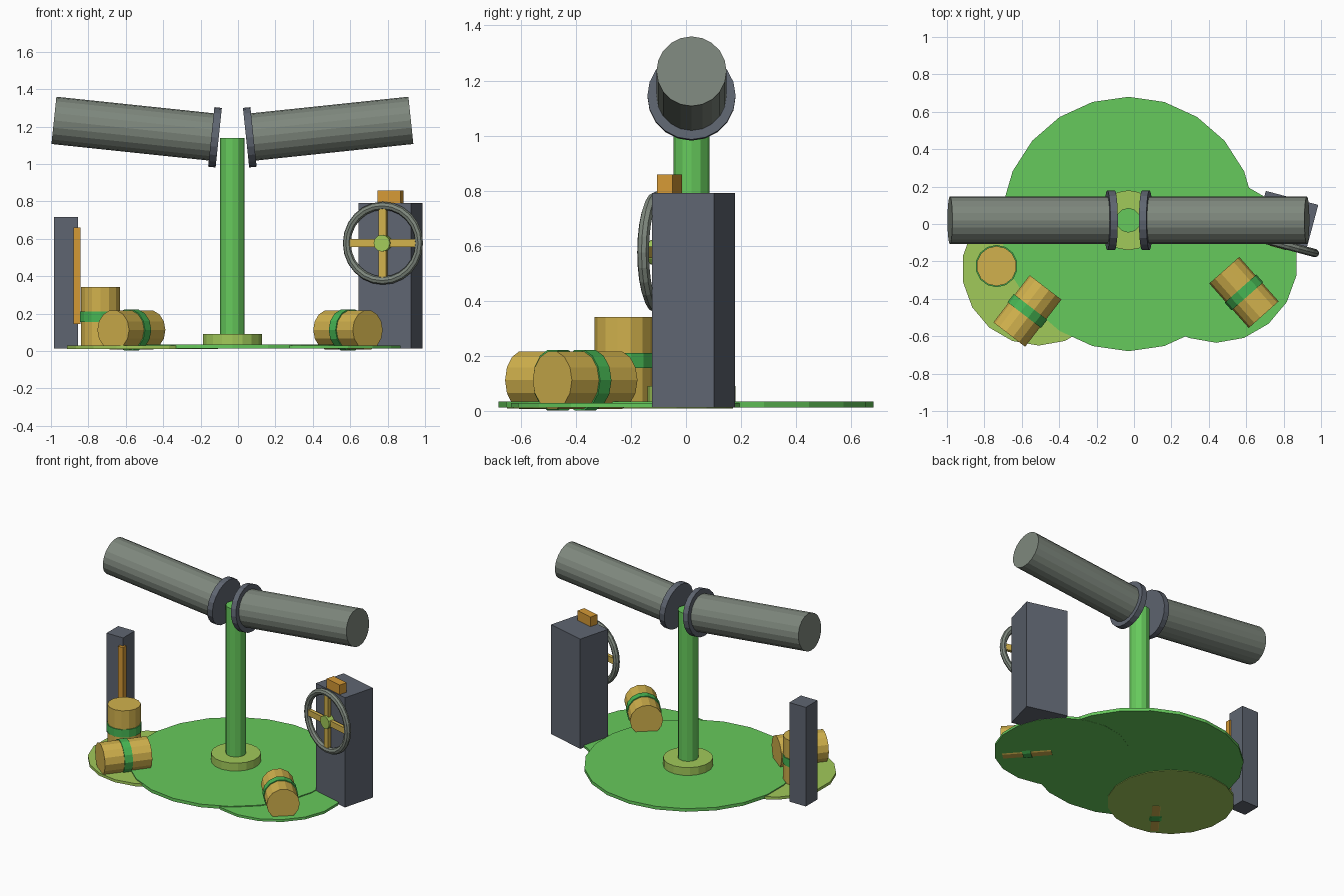
import bpy
from math import radians, sin, cos, pi
from mathutils import Matrix, Vector

if "Cube" in bpy.data.objects:
    bpy.data.objects.remove(bpy.data.objects["Cube"], do_unlink=True)


def material(name, srgb):
    rgba = [(c / 255) ** 2.2 for c in srgb] + [1]
    m = bpy.data.materials.new(name)
    m.use_nodes = True
    m.diffuse_color = rgba
    m.node_tree.nodes["Principled BSDF"].inputs["Base Color"].default_value = rgba
    return m


GREEN = material("leaf green", (102, 200, 92))
BAND = material("band green", (72, 180, 84))
LIME = material("yellow green", (160, 200, 90))
YELLOW = material("barrel yellow", (208, 176, 78))
ORANGE = material("orange", (212, 152, 56))
GREY = material("pipe grey", (125, 134, 124))
SLATE = material("slate", (95, 101, 112))


def finish(name, mat, matrix):
    o = bpy.context.object
    o.name = name
    o.matrix_world = matrix
    o.data.materials.append(mat)
    return o


def cylinder(name, mat, radius, depth, matrix, sides):
    bpy.ops.mesh.primitive_cylinder_add(vertices=sides, radius=radius, depth=depth)
    return finish(name, mat, matrix)


def upright(name, mat, x, y, bottom, top, radius, sides):
    place = Matrix.Translation((x, y, (bottom + top) / 2))
    return cylinder(name, mat, radius, top - bottom, place, sides)


def box(name, mat, size, matrix):
    bpy.ops.mesh.primitive_cube_add(size=1)
    o = finish(name, mat, matrix)
    for v in o.data.vertices:
        v.co *= Vector(size)
    return o


# overlapping ground discs
upright("main_ground", GREEN, -0.03, 0, 0.014, 0.036, 0.68, 22)
upright("left_ground", GREEN, 0.44, -0.2, 0.013, 0.03, 0.435, 18)
upright("right_ground", LIME, -0.51, -0.24, 0.01, 0.029, 0.41, 18)

# central post and collar
HUB = (-0.03, 0.02)
upright("post_collar", LIME, *HUB, 0.03, 0.092, 0.16, 18)
upright("post", GREEN, *HUB, 0.03, 1.14, 0.066, 12)

# pair of raised pipes with flanges
for side, label in ((1, "left"), (-1, "right")):
    direction = Vector((side * cos(radians(6)), 0, sin(radians(6))))
    turn = direction.to_track_quat('Z', 'Y').to_matrix().to_4x4()
    start = Vector((HUB[0] + side * 0.093, HUB[1], 1.143))
    place = Matrix.Translation(start + direction * 0.441) @ turn
    cylinder(label + "_pipe", GREY, 0.127, 0.85, place, 20)
    cylinder(label + "_flange", SLATE, 0.16, 0.04, Matrix.Translation(start) @ turn, 20)

# cabinet with top block
YAW = Matrix.Rotation(radians(-15), 4, 'Z')
box("cabinet", SLATE, (0.29, 0.233, 0.777), Matrix.Translation((0.815, 0.027, 0.403)) @ YAW)
box("cabinet_block", ORANGE, (0.129, 0.058, 0.075), Matrix.Translation((0.815, -0.06, 0.822)) @ YAW)

# hand wheel on the cabinet front
wheel = Matrix.Translation((0.775, -0.104, 0.577)) @ YAW @ Matrix.Rotation(pi / 2, 4, 'X')
bpy.ops.mesh.primitive_torus_add(major_radius=0.2, minor_radius=0.022,
                                 major_segments=24, minor_segments=8)
finish("wheel_rim", GREY, wheel)
box("wheel_spoke_level", YELLOW, (0.38, 0.043, 0.024), wheel)
box("wheel_spoke_upright", YELLOW, (0.043, 0.38, 0.025), wheel)
cylinder("wheel_hub", LIME, 0.045, 0.05, wheel, 12)

# slab with corner strip
box("slab", SLATE, (0.13, 0.13, 0.702), Matrix.Translation((-0.92, 0, 0.366)))
box("slab_strip", ORANGE, (0.038, 0.037, 0.515), Matrix.Translation((-0.861, -0.067, 0.402)))


# banded barrels
def barrel(name, place):
    cylinder(name, YELLOW, 0.107, 0.318, place, 14)
    cylinder(name + "_band", BAND, 0.113, 0.055, place, 14)


def lying(x, y, angle):
    turn = Matrix.Rotation(radians(angle), 4, 'Z') @ Matrix.Rotation(pi / 2, 4, 'Y')
    return Matrix.Translation((x, y, 0.113)) @ turn


barrel("standing_barrel", Matrix.Translation((-0.735, -0.225, 0.184)))
barrel("right_lying_barrel", lying(-0.57, -0.465, 52.4))
barrel("left_lying_barrel", lying(0.588, -0.366, -48.4))
